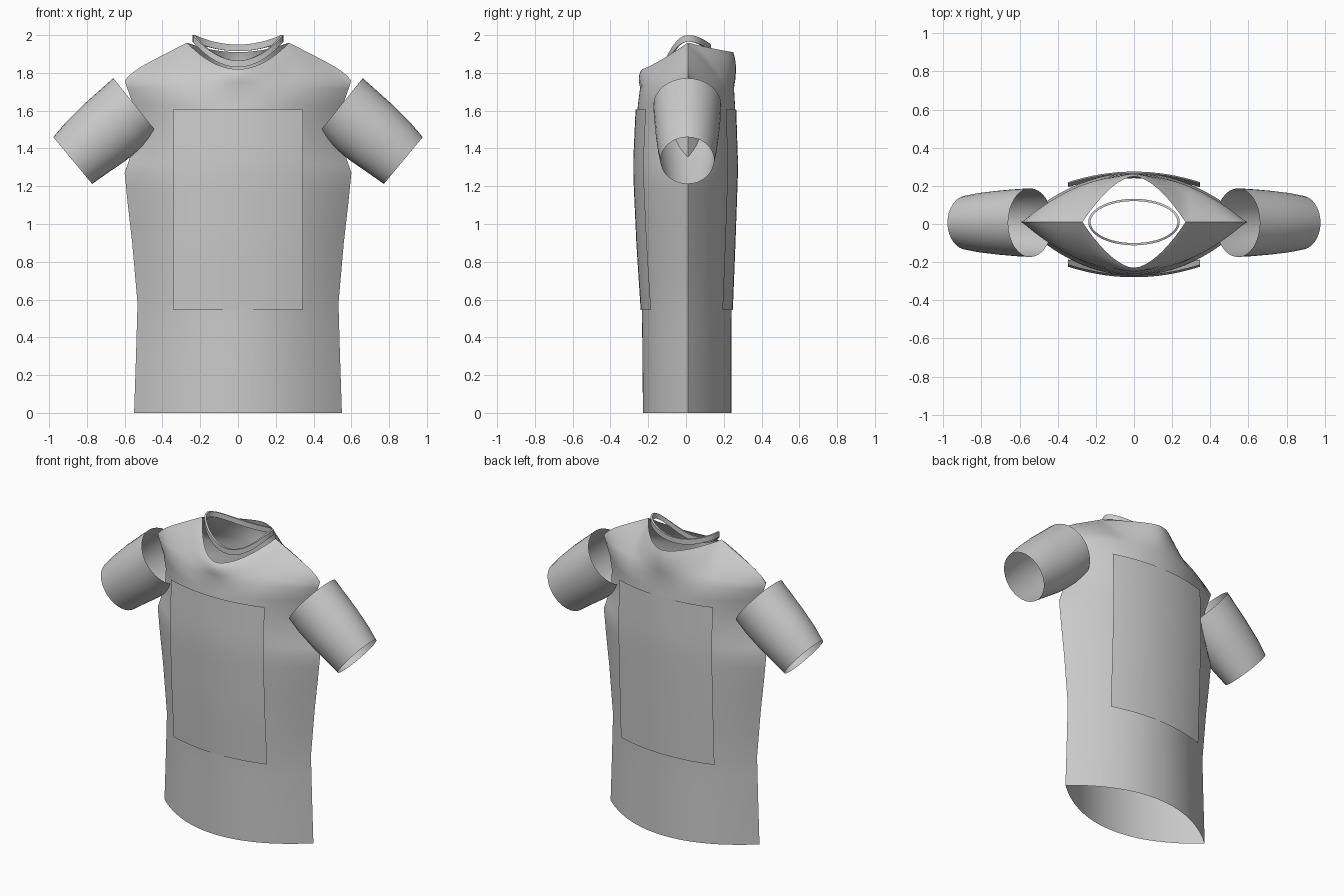
import bpy, bmesh, math
from mathutils import Vector

if "Cube" in bpy.data.objects:
    bpy.data.objects.remove(bpy.data.objects["Cube"])

CY = 0.01                                   # depth of the side seams

fabric = bpy.data.materials.new("light_grey_fabric")
fabric.diffuse_color = (0.6, 0.6, 0.6, 1)
fabric.use_nodes = True
fabric.node_tree.nodes["Principled BSDF"].inputs["Base Color"].default_value = fabric.diffuse_color


def interp(table, z):
    """Smooth interpolation through (z, value) pairs."""
    if z <= table[0][0]:
        return table[0][1]
    for i in range(len(table) - 1):
        (a, va), (b, vb) = table[i], table[i + 1]
        if z <= b:
            t = (z - a) / (b - a)
            return va + (vb - va) * t
    return table[-1][1]


def make(name, grids, closed=False, angle=35):
    """Build one object from grids of points (rows of columns)."""
    bm = bmesh.new()
    for rows in grids:
        vs = [[bm.verts.new(p) for p in row] for row in rows]
        n = len(vs[0])
        for r0, r1 in zip(vs, vs[1:]):
            for j in range(n if closed else n - 1):
                k = (j + 1) % n
                bm.faces.new((r0[j], r0[k], r1[k], r1[j]))
    bmesh.ops.remove_doubles(bm, verts=bm.verts, dist=1e-4)
    bmesh.ops.recalc_face_normals(bm, faces=bm.faces)
    me = bpy.data.meshes.new(name)
    bm.to_mesh(me)
    bm.free()
    me.materials.append(fabric)
    ob = bpy.data.objects.new(name, me)
    bpy.context.collection.objects.link(ob)
    bpy.ops.object.select_all(action='DESELECT')
    ob.select_set(True)
    bpy.context.view_layer.objects.active = ob
    bpy.ops.object.shade_smooth_by_angle(angle=math.radians(angle))
    return ob


# Shirt body: lens-shaped sections, then a yoke up to shoulders and neckline
WIDTH = [(0, .55), (.3, .54), (.58, .532), (.9, .56), (1.1, .583), (1.27, .6),
         (1.36, .57), (1.45, .545), (1.54, .54), (1.63, .555), (1.72, .587)]
DEPTH = {-1: [(0, .238), (.55, .243), (.9, .262), (1.1, .274), (1.3, .28),
              (1.5, .275), (1.62, .266), (1.72, .253)],
         1: [(0, .23), (.55, .23), (.9, .244), (1.1, .253), (1.3, .258),
             (1.5, .255), (1.62, .25), (1.72, .244)]}
LEVELS = [0, .15, .3, .45, .58, .74, .9, 1.0, 1.1, 1.19, 1.27, 1.315, 1.36,
          1.45, 1.54, 1.63, 1.72]
TS = [i / 20 for i in range(-20, 21)]
NECK = .45                                  # neck corner as a share of width


def top_point(t, side):
    """Neckline in the middle, shoulder seam towards the sides."""
    a = abs(t)
    if a <= NECK:
        s = a / NECK
        low = 1.82 if side < 0 else 1.91
        return Vector((.6 * t, CY + side * .24 * (1 - s ** 1.7),
                       low + (1.96 - low) * s * s))
    s = (a - NECK) / (1 - NECK)
    return Vector((.6 * t, CY, 1.96 - .17 * s - .03 * s ** 8))


def panel(side):
    rows = []
    for z in LEVELS:
        w, d = interp(WIDTH, z), interp(DEPTH[side], z)
        rows.append([Vector((w * t, CY + side * d * (1 - abs(t) ** 2.05), z))
                     for t in TS])
    chest = rows[-1]
    for k in (.2, .4, .6, .8, 1):
        row = []
        for t, p in zip(TS, chest):
            q = p.lerp(top_point(t, side), k)
            bulge = .05 * k * (1 - k) * (1 - abs(t) ** 4)
            row.append(q + Vector((0, side * bulge, bulge)))
        rows.append(row)
    return rows


make("shirt_body", [panel(-1), panel(1)])

# Thin print panels resting on the chest and back
PLATE = {-1: [(.545, .25), (.9, .273), (1.3, .291), (1.605, .277)],
         1: [(.545, .238), (.9, .252), (1.3, .266), (1.605, .256)]}
for name, side in (("front_print", -1), ("back_print", 1)):
    rows = []
    for i in range(13):
        z = .545 + 1.06 * i / 12
        d = interp(PLATE[side], z)
        rows.append([Vector((.345 * u / 8,
                             CY + side * (d - .055 * (u / 8) ** 2), z))
                     for u in range(-8, 9)])
    make(name, [rows])

# Sleeves: open tapered tubes pointing out and down
for name, sx in (("left_sleeve", 1), ("right_sleeve", -1)):
    # upper x, upper z, lower x, lower z, half depth of each ring
    rings = [(.66, 1.772, .428, 1.483, .18), (.73, 1.71, .50, 1.41, .176),
             (.82, 1.63, .595, 1.335, .168), (.91, 1.54, .69, 1.27, .157),
             (.978, 1.46, .772, 1.212, .142)]
    rows = []
    for x0, z0, x1, z1, r in rings:
        row = []
        for i in range(32):
            a = math.tau * i / 32
            c = math.cos(a) / 2
            row.append(Vector((sx * ((x0 + x1) / 2 + (x0 - x1) * c),
                               CY - .003 + r * math.sin(a),
                               (z0 + z1) / 2 + (z0 - z1) * c)))
        rows.append(row)
    make(name, [rows], closed=True)

# Collar: thin oval band that dips at the front and a little at the back
rows = []
for inset, drop in ((0, 0), (0, .035), (.012, .035), (.012, 0), (0, 0)):
    row = []
    for i in range(48):
        a = math.tau * i / 48
        s = math.sin(a)
        dip = .135 if s < 0 else .05
        row.append(Vector(((.24 - inset) * math.cos(a),
                           CY + (.122 - inset) * s,
                           2.0 - dip * s * s - drop)))
    rows.append(row)
make("collar", [rows], closed=True)
